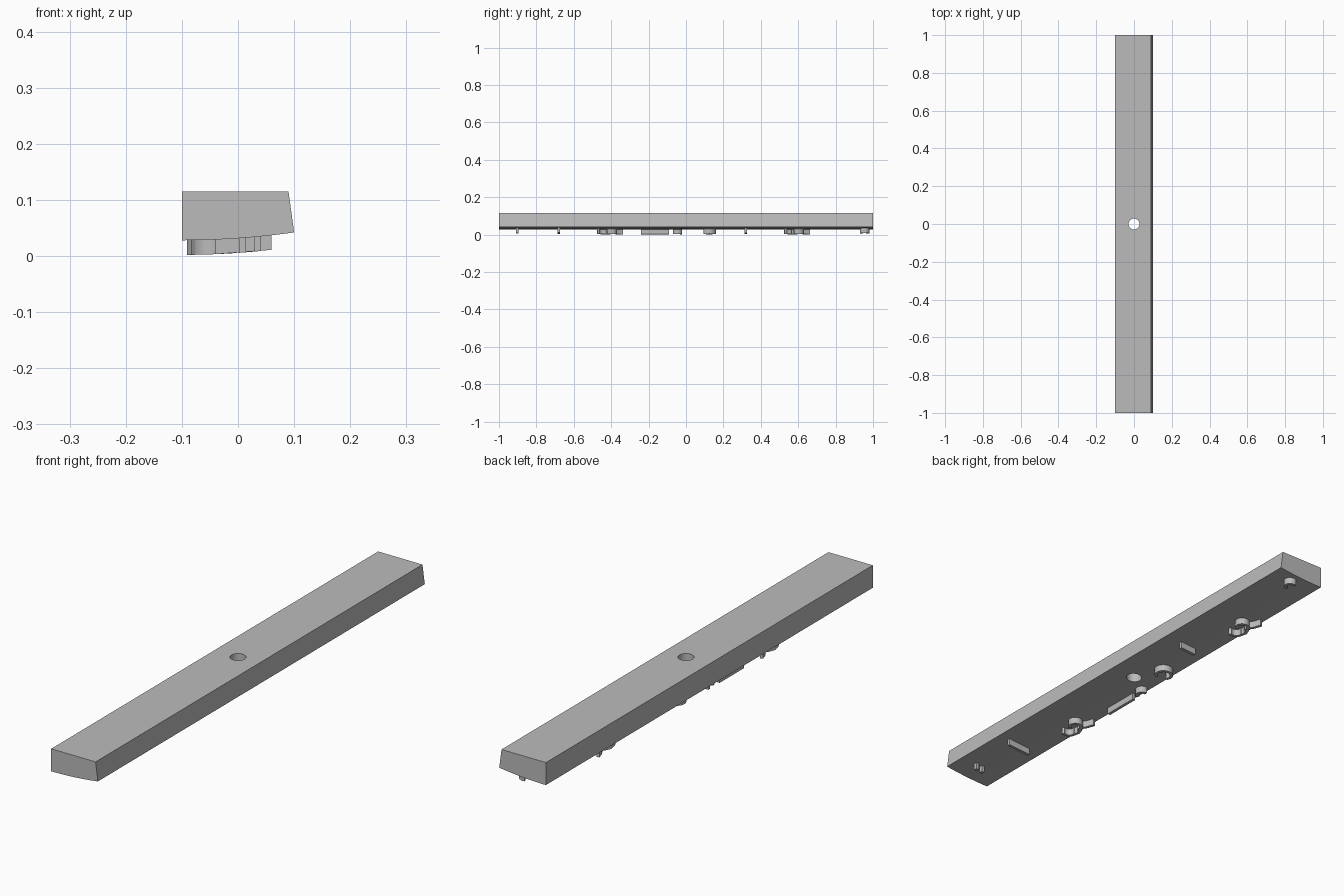
import bpy, bmesh
from math import cos, sin, radians
from mathutils import Vector

cube = bpy.data.objects.get("Cube")
if cube:
    bpy.data.objects.remove(cube, do_unlink=True)

grey = bpy.data.materials.new("plain grey")
grey.use_nodes = True
colour = (0.5, 0.5, 0.5, 1)
grey.diffuse_color = colour
grey.node_tree.nodes["Principled BSDF"].inputs["Base Color"].default_value = colour


def finish(name, bm):
    bmesh.ops.recalc_face_normals(bm, faces=bm.faces)
    mesh = bpy.data.meshes.new(name)
    bm.to_mesh(mesh)
    bm.free()
    mesh.materials.append(grey)
    ob = bpy.data.objects.new(name, mesh)
    bpy.context.collection.objects.link(ob)
    return ob


def underside(x):
    """Height of the curved underside."""
    return 0.028 + 0.35 * (x + 0.1) ** 2


# Long bar: slanted side and gently curved underside
bm = bmesh.new()
profile = [(0.09, 0.115), (-0.1, 0.115)]
profile += [(-0.1 + 0.2 * i / 12, underside(-0.1 + 0.2 * i / 12)) for i in range(13)]
face = bm.faces.new([bm.verts.new((x, -1, z)) for x, z in profile])
ext = bmesh.ops.extrude_face_region(bm, geom=[face])
bmesh.ops.translate(bm, vec=(0, 2, 0),
                    verts=[v for v in ext["geom"] if isinstance(v, bmesh.types.BMVert)])
bar = finish("bar", bm)

# Round hole through the middle
bm = bmesh.new()
bmesh.ops.create_cone(bm, cap_ends=True, segments=32, radius1=0.029, radius2=0.029, depth=0.5)
cutter = finish("hole_cutter", bm)
cutter.hide_render = True
mod = bar.modifiers.new("hole", "BOOLEAN")
mod.operation, mod.solver, mod.object = "DIFFERENCE", "EXACT", cutter
bpy.context.view_layer.objects.active = bar
bpy.ops.object.modifier_apply(modifier="hole")
bpy.data.objects.remove(cutter, do_unlink=True)


def rib(name, path, width=0.012):
    """Thin upright wall under the bar, following a path in plan."""
    pts = [Vector(p) for p in path]
    bm = bmesh.new()
    rings = []
    for i, p in enumerate(pts):
        t = (pts[min(i + 1, len(pts) - 1)] - pts[max(i - 1, 0)]).normalized()
        n = Vector((-t.y, t.x)) * width / 2
        ring = []
        for q, drop in ((p - n, 0.026), (p + n, 0.026), (p + n, -0.005), (p - n, -0.005)):
            ring.append(bm.verts.new((q.x, q.y, underside(q.x) - drop)))
        rings.append(ring)
    for a, b in zip(rings, rings[1:]):
        for k in range(4):
            bm.faces.new((a[k], a[k - 1], b[k - 1], b[k]))
    bm.faces.new(rings[0])
    bm.faces.new(rings[-1][::-1])
    return finish(name, bm)


def arc(x, y, r, start, end, steps=12):
    angles = [radians(start + (end - start) * i / steps) for i in range(steps + 1)]
    return [(x + r * cos(a), y + r * sin(a)) for a in angles]


# Straight ribs and the pair of pegs
rib("cross_rib_front", [(-0.04, -0.68), (0.06, -0.68)])
rib("cross_rib_back", [(-0.035, 0.32), (0.035, 0.32)])
rib("long_rib", [(-0.075, -0.24), (-0.075, -0.09)])
for name, x in (("peg_left", 0.035), ("peg_right", 0.008)):
    rib(name, [(x - 0.006, -0.902), (x + 0.006, -0.902)], 0.015)

# Curved ribs
rib("small_hook", arc(-0.078, -0.045, 0.019, -80, 100))
rib("round_rib", arc(-0.045, 0.125, 0.03, -60, 210, 18))
rib("end_hook", arc(0.015, 0.955, 0.02, -80, 110))

# Two matching groups of wavy ribs
for label, y in (("front", -0.41), ("back", 0.59)):
    rib(label + "_cup", arc(-0.048, y - 0.035, 0.025, -60, -200))
    rib(label + "_loop", arc(-0.04, y + 0.012, 0.022, -60, 200, 16))
    rib(label + "_tail", [(-0.073, y - 0.035), (-0.078, y - 0.015), (-0.07, y + 0.005),
                          (-0.062, y + 0.02), (-0.075, y + 0.04), (-0.085, y + 0.07)])

# Smooth rounded surfaces, keep edges crisp
for ob in bpy.context.scene.objects:
    ob.select_set(ob.type == "MESH")
bpy.ops.object.shade_smooth_by_angle(angle=radians(30))
